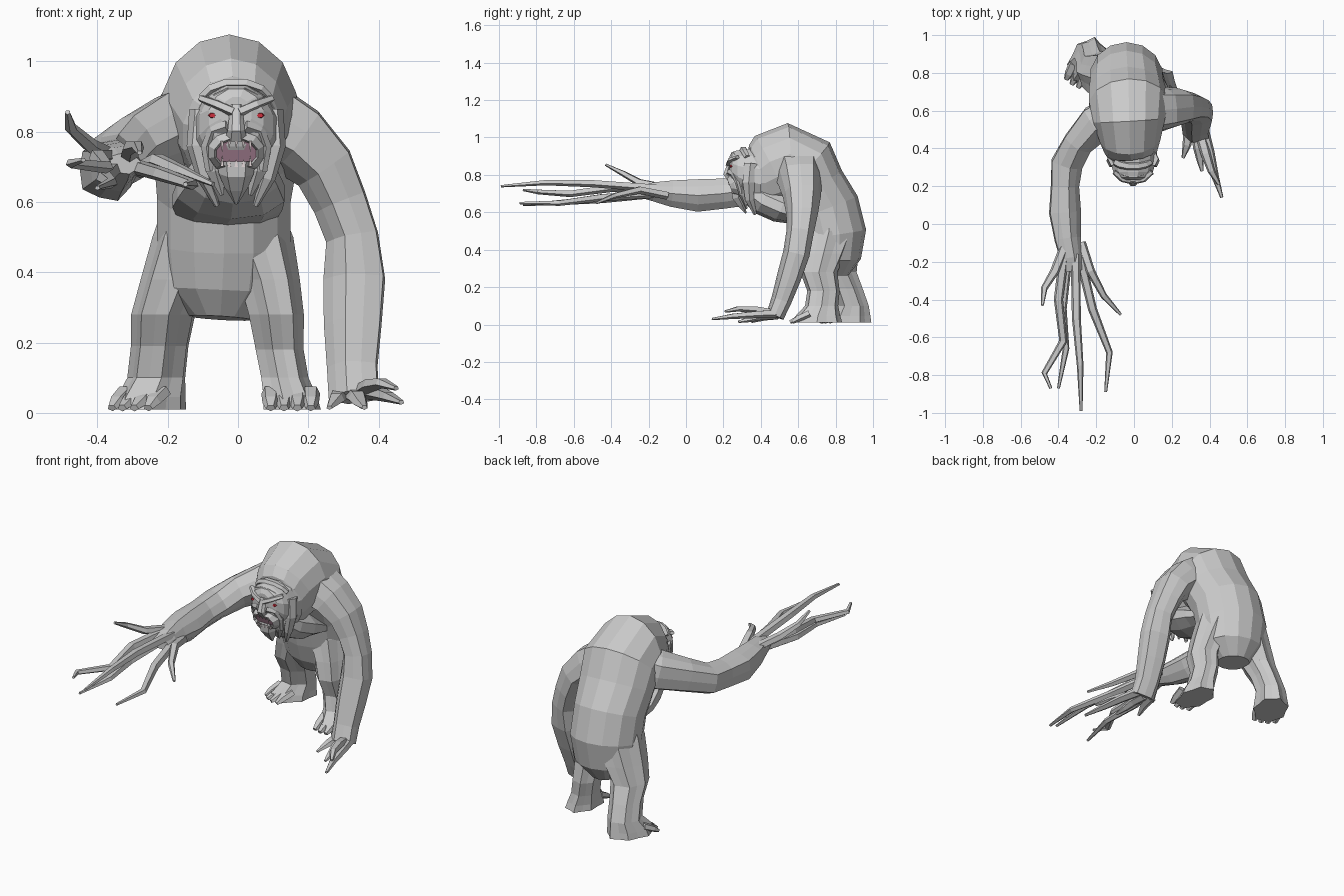
import bpy, bmesh, math
from mathutils import Vector


def material(name, rgb):
    m = bpy.data.materials.new(name)
    m.diffuse_color = (*rgb, 1)
    return m


RED = material("eye_red", (0.65, 0.03, 0.05))
PINK = material("mouth_pink", (0.42, 0.24, 0.32))
BONE = material("tooth", (0.85, 0.75, 0.76))


def tube(name, rings, n=8, ref=(0, 0, 1), ridge=0.0, axis=None, mat=None):
    """Loft of elliptical rings (x, y, z, radius along ref, radius across)."""
    bm = bmesh.new()
    pts = [Vector(r[:3]) for r in rings]
    loops = []
    for i, r in enumerate(rings):
        t = Vector(axis) if axis else pts[min(i + 1, len(pts) - 1)] - pts[max(i - 1, 0)]
        t.normalize()
        u = Vector(ref)
        u = (u - t * u.dot(t)).normalized()
        v = t.cross(u)
        loop = []
        for k in range(n):
            a = math.tau * (k + 0.5) / n
            s = 1 + (ridge if k % 2 else -ridge)
            loop.append(bm.verts.new(pts[i] + (u * r[3] * math.cos(a) + v * r[4] * math.sin(a)) * s))
        loops.append(loop)
    for a, b in zip(loops, loops[1:]):
        for k in range(n):
            j = (k + 1) % n
            bm.faces.new((a[k], a[j], b[j], b[k]))
    bm.faces.new(loops[0])
    bm.faces.new(loops[-1])
    bmesh.ops.recalc_face_normals(bm, faces=bm.faces)
    me = bpy.data.meshes.new(name)
    bm.to_mesh(me)
    bm.free()
    ob = bpy.data.objects.new(name, me)
    bpy.context.collection.objects.link(ob)
    if mat:
        me.materials.append(mat)
    return ob


def strand(name, path, r0, r1, n=5, flat=0.75, **kw):
    """Tapered strand along a path: fingers, toes, hair locks, brows."""
    m = len(path) - 1
    rad = [r1 + (r0 - r1) * (1 - (i / m) ** 2) for i in range(m + 1)]
    return tube(name, [(*p, r * flat, r) for p, r in zip(path, rad)], n, **kw)


# hunched torso, from the seat up over the hump and forward to the hood
tube("torso", [
    (-0.05, 0.78, 0.27, 0.09, 0.09), (-0.045, 0.785, 0.35, 0.175, 0.15),
    (-0.04, 0.78, 0.48, 0.195, 0.185), (-0.04, 0.745, 0.62, 0.195, 0.185),
    (-0.035, 0.68, 0.74, 0.21, 0.175), (-0.03, 0.63, 0.83, 0.215, 0.2),
    (-0.025, 0.55, 0.865, 0.195, 0.212), (-0.02, 0.46, 0.825, 0.165, 0.205),
    (-0.015, 0.4, 0.79, 0.145, 0.18), (-0.01, 0.355, 0.785, 0.125, 0.15)],
    14, ref=(1, 0, 0))

# chest mane hanging under the head
tube("chest_mane", [(-0.01, 0.34, 0.72, 0.1, 0.07), (-0.015, 0.41, 0.67, 0.135, 0.085),
                    (-0.02, 0.5, 0.63, 0.16, 0.085), (-0.03, 0.58, 0.6, 0.165, 0.065),
                    (-0.03, 0.66, 0.57, 0.15, 0.05)], 10, ref=(1, 0, 0))

# head and muzzle with an open mouth
CX = -0.005
tube("head", [(CX, 0.4, 0.79, 0.135, 0.16), (CX, 0.32, 0.805, 0.122, 0.135),
              (CX, 0.275, 0.82, 0.108, 0.115), (CX, 0.245, 0.84, 0.08, 0.085),
              (CX, 0.232, 0.85, 0.045, 0.05)], 12, ref=(1, 0, 0), axis=(0, -1, 0))
tube("muzzle", [(CX, 0.34, 0.75, 0.095, 0.095), (CX, 0.26, 0.742, 0.08, 0.068),
                (CX, 0.235, 0.738, 0.064, 0.047), (CX, 0.27, 0.738, 0.055, 0.038)],
     12, ref=(1, 0, 0), axis=(0, -1, -0.4))
tube("mouth_inside", [(CX, 0.27, 0.74, 0.058, 0.042), (CX, 0.255, 0.738, 0.058, 0.042)],
     12, ref=(1, 0, 0), axis=(0, -1, -0.4), mat=PINK)
for i in range(5):
    x = CX + (i - 2) * 0.02
    big = 0.028 if i in (0, 4) else 0.016
    strand("upper_tooth", [(x, 0.228, 0.774), (x, 0.23, 0.77 - big)], 0.009, 0.001, 4,
           ref=(1, 0, 0), mat=BONE)
    strand("lower_tooth", [(x, 0.25, 0.702), (x, 0.243, 0.708 + big * 0.8)], 0.009, 0.001, 4,
           ref=(1, 0, 0), mat=BONE)

# nose, chin beard
strand("nose", [(CX, 0.238, 0.875), (CX, 0.226, 0.835), (CX, 0.216, 0.805), (CX, 0.235, 0.785)],
       0.02, 0.03, 6, ref=(0, 1, 0))
strand("chin_beard", [(CX, 0.28, 0.715), (CX, 0.28, 0.68), (CX, 0.3, 0.64), (CX, 0.32, 0.595)],
       0.055, 0.005, 6, ref=(0, 1, 0))

# paired face details
for s in (-1, 1):
    strand("eye", [(CX + s * 0.07, 0.27, 0.848), (CX + s * 0.068, 0.236, 0.846)],
           0.016, 0.009, 6, ref=(0, 0, 1), mat=RED)
    strand("brow", [(CX + s * 0.008, 0.23, 0.856), (CX + s * 0.055, 0.238, 0.878),
                    (CX + s * 0.1, 0.275, 0.895)], 0.02, 0.014)
    strand("cheek", [(CX + s * 0.025, 0.23, 0.815), (CX + s * 0.065, 0.252, 0.805),
                     (CX + s * 0.085, 0.275, 0.76), (CX + s * 0.075, 0.295, 0.69)],
           0.018, 0.014, ref=(0, 1, 0))
    strand("side_hair", [(CX + s * 0.1, 0.345, 0.86), (CX + s * 0.11, 0.335, 0.76),
                         (CX + s * 0.09, 0.34, 0.67), (CX + s * 0.055, 0.37, 0.59)],
           0.034, 0.008, 6, flat=1.2, ref=(0, 1, 0))
    strand("cheek_hair", [(CX + s * 0.07, 0.31, 0.76), (CX + s * 0.06, 0.305, 0.69),
                          (CX + s * 0.04, 0.325, 0.62)], 0.034, 0.006, ref=(0, 1, 0))

# wrinkled folds over the forehead
for y, z, w in ((0.262, 0.915, 0.07), (0.305, 0.94, 0.095)):
    arc = [(CX + w * math.sin(a), y + 0.03 * (1 - math.cos(a)), z - 0.06 * (1 - math.cos(a)))
           for a in (-1.3, -0.8, -0.3, 0.3, 0.8, 1.3)]
    strand("forehead_fold", arc, 0.022, 0.018)

# arm stretched forward
tube("reaching_arm", [
    (-0.08, 0.59, 0.83, 0.13, 0.11), (-0.2, 0.54, 0.805, 0.105, 0.1),
    (-0.3, 0.43, 0.76, 0.09, 0.08), (-0.36, 0.32, 0.715, 0.08, 0.085),
    (-0.37, 0.2, 0.7, 0.08, 0.075), (-0.37, 0.06, 0.69, 0.086, 0.085),
    (-0.355, -0.08, 0.7, 0.07, 0.07), (-0.335, -0.18, 0.71, 0.05, 0.06),
    (-0.325, -0.25, 0.71, 0.03, 0.05)], 10, ridge=0.06)
for f in (
        [(-0.36, -0.1, 0.73), (-0.42, -0.25, 0.76), (-0.475, -0.34, 0.81), (-0.485, -0.43, 0.855)],
        [(-0.37, -0.16, 0.73), (-0.4, -0.4, 0.73), (-0.375, -0.62, 0.7), (-0.475, -0.79, 0.71), (-0.44, -0.87, 0.72)],
        [(-0.35, -0.16, 0.7), (-0.38, -0.45, 0.67), (-0.36, -0.66, 0.655), (-0.4, -0.87, 0.64)],
        [(-0.31, -0.16, 0.73), (-0.305, -0.5, 0.755), (-0.285, -0.75, 0.76), (-0.28, -0.99, 0.74)],
        [(-0.29, -0.16, 0.7), (-0.22, -0.45, 0.68), (-0.13, -0.68, 0.65), (-0.15, -0.89, 0.65)],
        [(-0.28, -0.1, 0.69), (-0.23, -0.25, 0.72), (-0.16, -0.38, 0.69), (-0.07, -0.48, 0.65)]):
    strand("reaching_finger", f, 0.027, 0.008, flat=0.85)

# arm resting on the ground
tube("resting_arm", [
    (0.06, 0.6, 0.84, 0.13, 0.12), (0.17, 0.61, 0.78, 0.115, 0.105),
    (0.25, 0.62, 0.7, 0.1, 0.088), (0.295, 0.62, 0.6, 0.083, 0.078),
    (0.33, 0.61, 0.5, 0.072, 0.075), (0.337, 0.59, 0.38, 0.07, 0.088),
    (0.332, 0.55, 0.25, 0.064, 0.082), (0.33, 0.51, 0.13, 0.054, 0.072),
    (0.335, 0.475, 0.045, 0.048, 0.072)], 10, ref=(0, 1, 0), ridge=0.07)
for f in (
        [(0.37, 0.49, 0.06), (0.4, 0.38, 0.055), (0.43, 0.25, 0.045), (0.465, 0.14, 0.03)],
        [(0.35, 0.48, 0.06), (0.38, 0.37, 0.08), (0.41, 0.28, 0.085), (0.45, 0.21, 0.07)],
        [(0.33, 0.48, 0.05), (0.34, 0.4, 0.045), (0.35, 0.34, 0.028), (0.36, 0.28, 0.015)],
        [(0.29, 0.49, 0.05), (0.28, 0.42, 0.04), (0.26, 0.35, 0.015)]):
    strand("resting_finger", f, 0.03, 0.009)

# shaggy legs with flared feet, tops merging into the torso
DOWN = (0, 0, -1)
tube("front_leg", [
    (0.02, 0.77, 0.6, 0.11, 0.09), (0.045, 0.765, 0.5, 0.135, 0.105),
    (0.085, 0.735, 0.38, 0.115, 0.085), (0.105, 0.71, 0.28, 0.095, 0.077),
    (0.115, 0.735, 0.18, 0.083, 0.067), (0.13, 0.725, 0.1, 0.085, 0.066),
    (0.145, 0.705, 0.045, 0.115, 0.075), (0.15, 0.7, 0.01, 0.13, 0.08)],
    14, ref=(0, 1, 0), ridge=0.07, axis=DOWN)
tube("rear_leg", [
    (-0.1, 0.77, 0.6, 0.11, 0.1), (-0.125, 0.79, 0.5, 0.135, 0.105),
    (-0.17, 0.8, 0.38, 0.12, 0.095), (-0.21, 0.81, 0.28, 0.1, 0.085),
    (-0.22, 0.855, 0.19, 0.088, 0.077), (-0.23, 0.885, 0.1, 0.09, 0.077),
    (-0.245, 0.865, 0.045, 0.12, 0.085), (-0.25, 0.86, 0.01, 0.13, 0.09)],
    14, ref=(0.45, 0.9, 0), ridge=0.07, axis=DOWN)
for name, cx, cy, ang in (("front_toe", 0.15, 0.7, 0.0), ("rear_toe", -0.25, 0.86, -0.45)):
    d = Vector((math.sin(ang), -math.cos(ang), 0))
    w = Vector((math.cos(ang), math.sin(ang), 0))
    for i in range(4):
        o = Vector((cx, cy, 0)) + w * (i - 1.5) * 0.038
        reach = 0.15 - 0.012 * abs(i - 1.5)
        strand(name, [o + d * 0.04 + Vector((0, 0, 0.06)), o + d * 0.1 + Vector((0, 0, 0.033)),
                      o + d * reach + Vector((0, 0, 0.014))], 0.028, 0.014)
